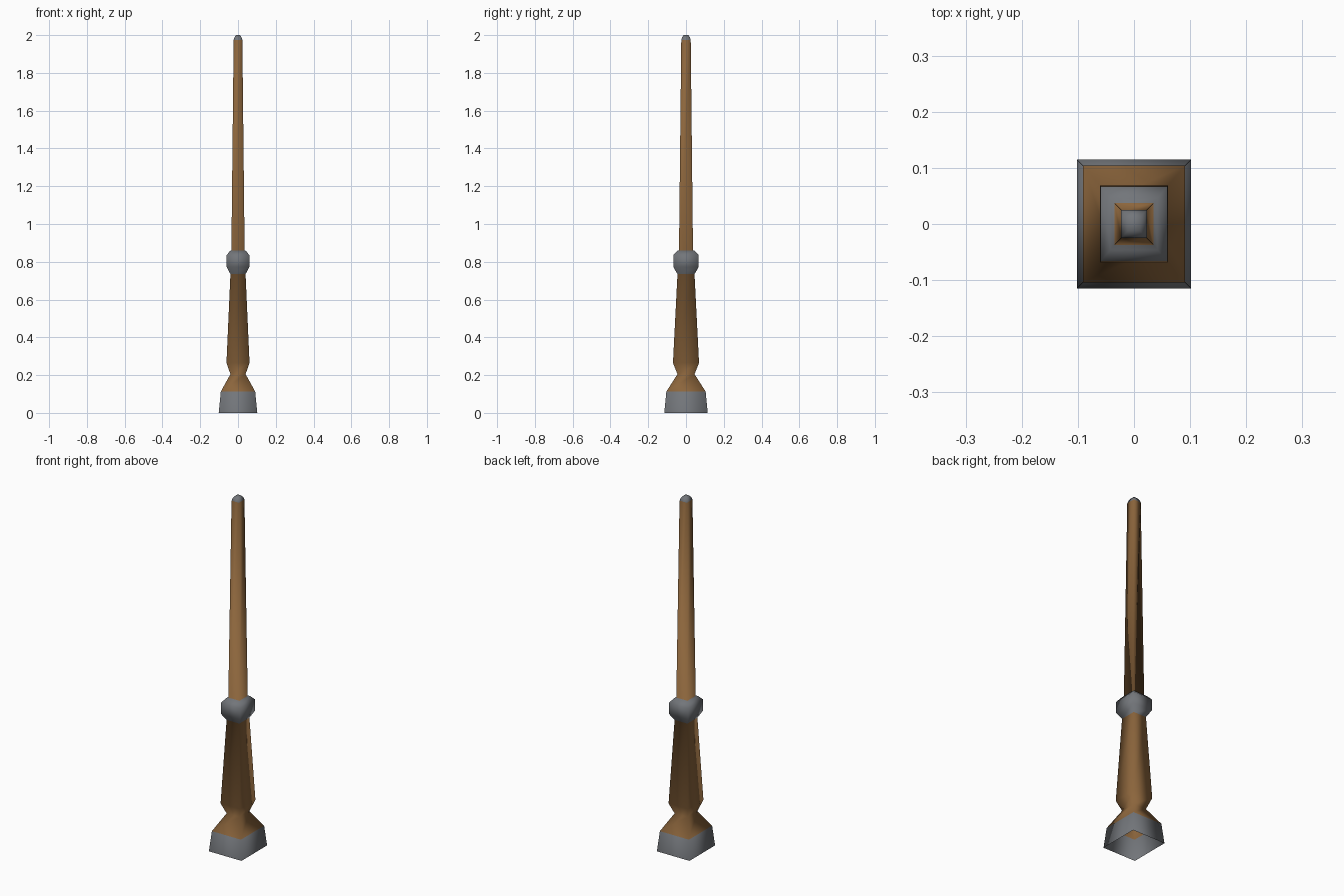
import bpy, bmesh

if "Cube" in bpy.data.objects:
    bpy.data.objects.remove(bpy.data.objects["Cube"])


def material(name, rgb):
    m = bpy.data.materials.new(name)
    m.diffuse_color = (*rgb, 1.0)
    m.use_nodes = True
    m.node_tree.nodes["Principled BSDF"].inputs["Base Color"].default_value = m.diffuse_color
    return m


wood = material("brown_wood", (0.26, 0.13, 0.045))
metal = material("grey_metal", (0.17, 0.18, 0.195))
WOOD, METAL = 0, 1

# Four-sided rings from bottom to top: z, half width x, half width y,
# and the colour of the band above the ring
rings = [
    (0.00, 0.102, 0.115, METAL),   # flared pommel, open underneath
    (0.113, 0.091, 0.104, WOOD),   # neck
    (0.205, 0.040, 0.045, WOOD),
    (0.265, 0.061, 0.069, WOOD),   # grip
    (0.735, 0.040, 0.045, METAL),  # collar
    (0.772, 0.060, 0.067, METAL),
    (0.835, 0.060, 0.067, METAL),
    (0.858, 0.042, 0.046, METAL),
    (0.860, 0.035, 0.037, WOOD),   # shaft
    (1.975, 0.023, 0.025, METAL),  # rounded tip
    (1.990, 0.018, 0.020, METAL),
    (2.00, 0.011, 0.012, METAL),
]

# Loft the rings into one continuous smooth shell
bm = bmesh.new()
previous, band = None, METAL
for z, hx, hy, colour in rings:
    ring = [bm.verts.new((sx * hx, sy * hy, z))
            for sx, sy in ((-1, -1), (1, -1), (1, 1), (-1, 1))]
    if previous:
        for i in range(4):
            j = (i + 1) % 4
            f = bm.faces.new((previous[i], previous[j], ring[j], ring[i]))
            f.material_index = band
    previous, band = ring, colour
cap = bm.faces.new(previous)
cap.material_index = METAL
for f in bm.faces:
    f.smooth = True

mesh = bpy.data.meshes.new("tapered_rod")
bm.to_mesh(mesh)
bm.free()
mesh.materials.append(wood)
mesh.materials.append(metal)
rod = bpy.data.objects.new("tapered_rod", mesh)
bpy.context.collection.objects.link(rod)
